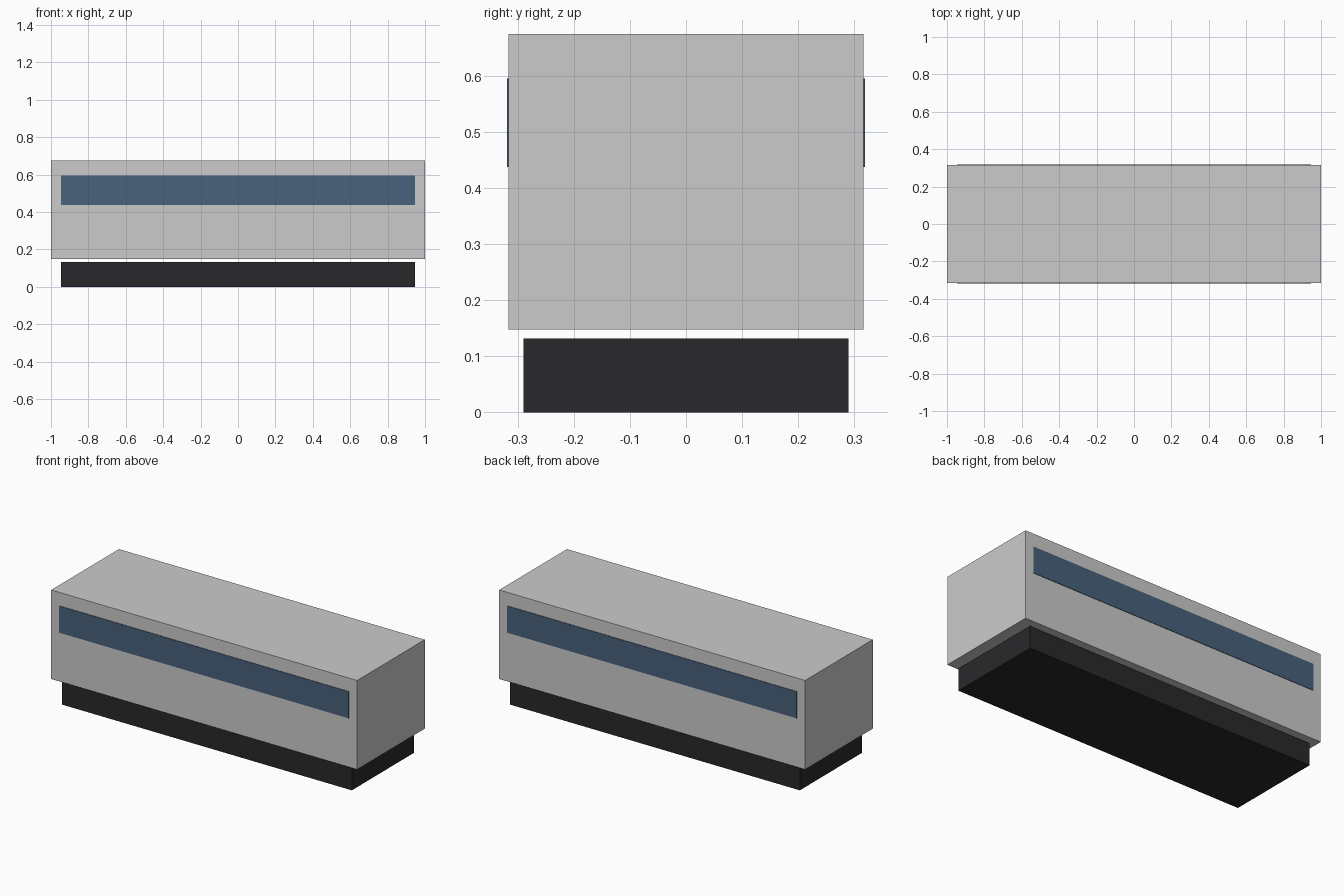
import bpy
import bmesh

if "Cube" in bpy.data.objects:
    bpy.data.objects.remove(bpy.data.objects["Cube"])


def material(name, rgb):
    mat = bpy.data.materials.new(name)
    mat.diffuse_color = (*rgb, 1.0)
    mat.use_nodes = True
    mat.node_tree.nodes["Principled BSDF"].inputs["Base Color"].default_value = mat.diffuse_color
    return mat


def box(name, x, y, z, mat=None):
    """Box spanning the (min, max) ranges in x, y and z."""
    bm = bmesh.new()
    bmesh.ops.create_cube(bm, size=1.0)
    for v in bm.verts:
        v.co = [lo + (c + 0.5) * (hi - lo) for c, (lo, hi) in zip(v.co, (x, y, z))]
    mesh = bpy.data.meshes.new(name)
    bm.to_mesh(mesh)
    bm.free()
    obj = bpy.data.objects.new(name, mesh)
    bpy.context.collection.objects.link(obj)
    if mat:
        mesh.materials.append(mat)
    return obj


black = material("undercarriage_black", (0.022, 0.022, 0.024))
blue = material("window_blue", (0.065, 0.12, 0.2))

# Main carriage body, floating just above the undercarriage
box("carriage_body", (-1, 1), (-0.316, 0.316), (0.1474, 0.6737))

# Undercarriage block
box("undercarriage", (-0.947, 0.947), (-0.2895, 0.2895), (0, 0.1316), black)

# Long window strip on both sides
for name, side in (("front_window_strip", -1), ("back_window_strip", 1)):
    y = sorted((side * 0.3135, side * 0.319))
    box(name, (-0.947, 0.947), y, (0.4368, 0.5947), blue)
